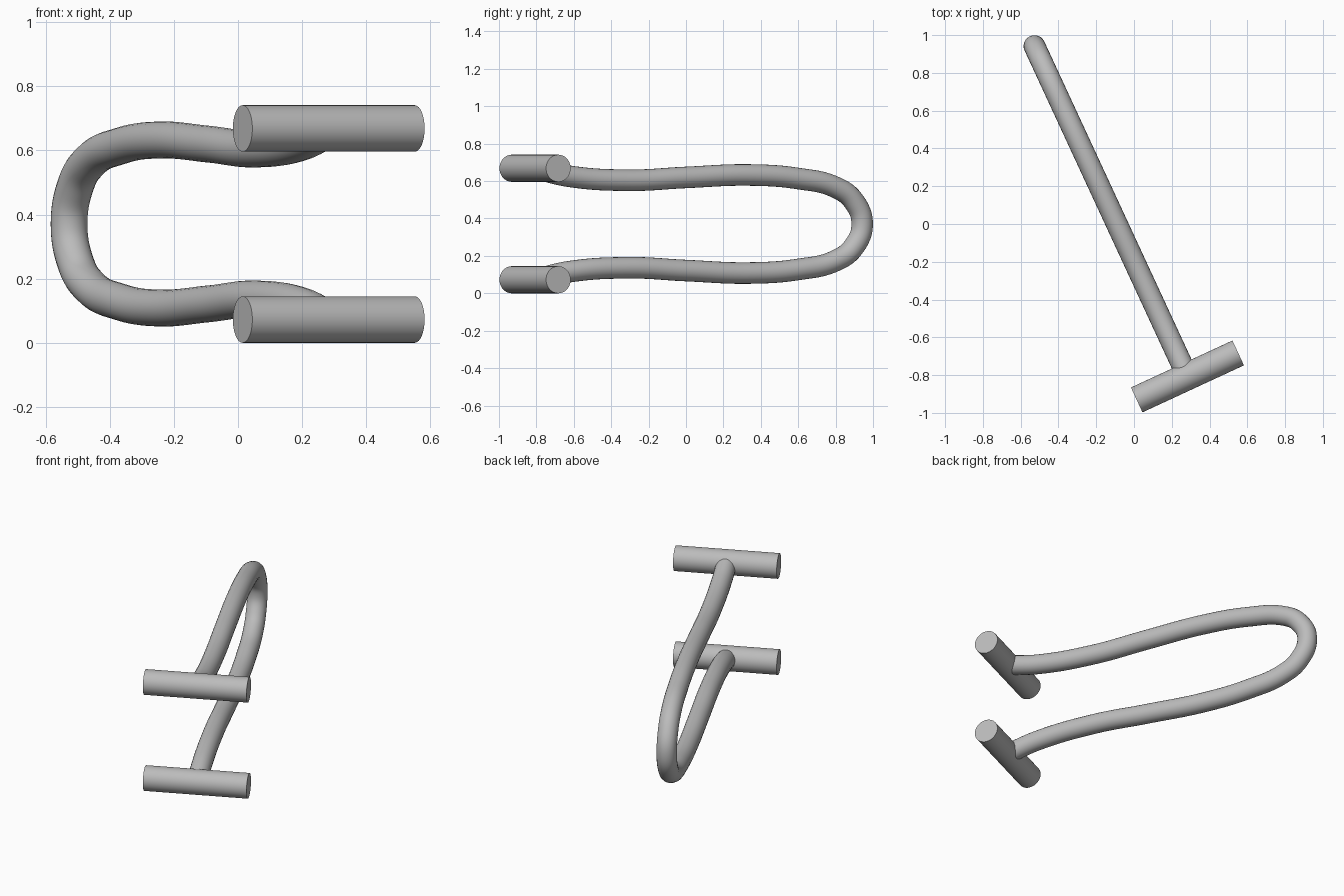
import bpy
import math
from mathutils import Vector

cube = bpy.data.objects.get("Cube")
if cube:
    bpy.data.objects.remove(cube, do_unlink=True)

grey = bpy.data.materials.new("plain grey")
grey.use_nodes = True
colour = (0.5, 0.5, 0.5, 1)
grey.diffuse_color = colour
grey.node_tree.nodes["Principled BSDF"].inputs["Base Color"].default_value = colour

TURN = math.radians(24.85)
ANCHOR = Vector((0.283, -0.807, 0))
MID_Z = 0.3705
GRIP_R, GRIP_LEN, GRIP_RISE = 0.0725, 0.592, 0.298
PIPE_R = 0.0575


def finish(obj, name):
    obj.name = name
    obj.data.materials.clear()
    obj.data.materials.append(grey)
    bpy.ops.object.select_all(action="DESELECT")
    obj.select_set(True)
    bpy.context.view_layer.objects.active = obj
    bpy.ops.object.shade_smooth_by_angle(angle=math.radians(35))


# Two crossbars, one above the other
for name, side in (("lower_crossbar", -1), ("upper_crossbar", 1)):
    bpy.ops.mesh.primitive_cylinder_add(
        vertices=48, radius=GRIP_R, depth=GRIP_LEN,
        location=ANCHOR + Vector((0, 0, MID_Z + side * GRIP_RISE)),
        rotation=(0, math.pi / 2, TURN))
    finish(bpy.context.object, name)

# Upper half of the bent pipe: y position and height above the middle
upper = [(-0.807, 0.298), (-0.63, 0.256), (-0.30, 0.234), (0.0, 0.249),
         (0.344, 0.262), (0.60, 0.243), (0.80, 0.196), (0.895, 0.125)]
path = upper + [(0.942, 0)] + [(y, -h) for y, h in reversed(upper)]

# Sweep a round section along the mirrored path
curve = bpy.data.curves.new("bent_pipe", "CURVE")
curve.dimensions = "3D"
curve.resolution_u = 10
curve.bevel_depth = PIPE_R
curve.bevel_resolution = 10
curve.use_fill_caps = True
spline = curve.splines.new("BEZIER")
spline.bezier_points.add(len(path) - 1)
for point, (y, h) in zip(spline.bezier_points, path):
    run = y - ANCHOR.y
    point.co = (ANCHOR.x - run * math.tan(TURN), y, MID_Z + h)
    point.handle_left_type = point.handle_right_type = "AUTO"
pipe = bpy.data.objects.new("bent_pipe", curve)
bpy.context.collection.objects.link(pipe)
bpy.ops.object.select_all(action="DESELECT")
pipe.select_set(True)
bpy.context.view_layer.objects.active = pipe
bpy.ops.object.convert(target="MESH")
finish(bpy.context.object, "bent_pipe")
